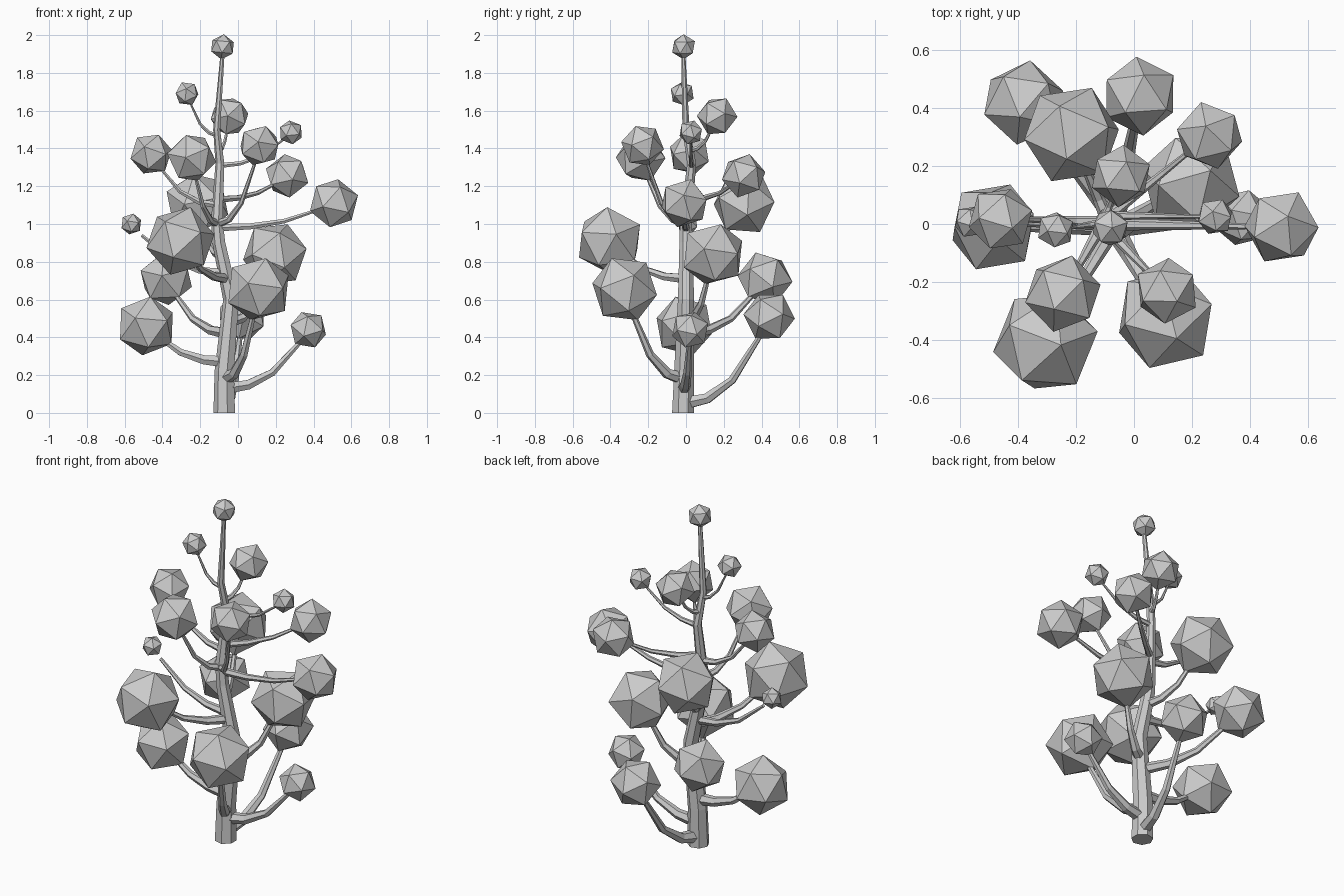
import bpy, bmesh
from math import cos, sin, tau
from mathutils import Vector

if "Cube" in bpy.data.objects:
    bpy.data.objects.remove(bpy.data.objects["Cube"])

UP = Vector((0, 0, 1))


def finish(bm, name):
    bmesh.ops.recalc_face_normals(bm, faces=bm.faces)
    me = bpy.data.meshes.new(name)
    bm.to_mesh(me)
    bm.free()
    ob = bpy.data.objects.new(name, me)
    bpy.context.collection.objects.link(ob)


def tube(name, pts, radii, sides, start=None):
    """Flat-sided tapering tube through pts."""
    bm = bmesh.new()
    rings = []
    q = prev = None
    last = len(pts) - 1
    for i, p in enumerate(pts):
        d = (pts[min(i + 1, last)] - pts[max(i - 1, 0)]).normalized()
        if i == 0 and start:
            d = start
        q = prev.rotation_difference(d) @ q if q else d.to_track_quat('Z', 'Y')
        prev = d
        rings.append([bm.verts.new(p + q @ Vector((cos(tau * k / sides), sin(tau * k / sides), 0)) * radii[i])
                      for k in range(sides)])
    for a, b in zip(rings, rings[1:]):
        for k in range(sides):
            n = (k + 1) % sides
            bm.faces.new((a[k], a[n], b[n], b[k]))
    bm.faces.new(rings[0])
    bm.faces.new(rings[-1])
    finish(bm, name)


def ball(name, centre, r, direction):
    """Twenty-sided leaf cluster turned along its branch."""
    bm = bmesh.new()
    bmesh.ops.create_icosphere(bm, subdivisions=1, radius=r)
    q = direction.to_track_quat('Z', 'Y')
    for v in bm.verts:
        v.co = q @ v.co + centre
    finish(bm, name)


def trunk_radius(z):
    return max(.06 - .027 * z, .011)


def trunk_at(z):
    """Point on the trunk's centre line at height z."""
    for a, b in zip(trunk, trunk[1:]):
        if z <= b.z:
            return a.lerp(b, (z - a.z) / (b.z - a.z))
    return trunk[-1]


# Trunk with its top leaf cluster
trunk = [Vector(p) for p in ((-.07, -.015, 0), (-.07, -.01, .22), (-.035, 0, .6), (-.1, 0, .9),
                             (-.11, 0, 1.02), (-.095, .03, 1.32), (-.112, 0, 1.5), (-.08, -.015, 1.92))]
tube("trunk", trunk, [trunk_radius(p.z) for p in trunk], 7, UP)
ball("top_leaf_cluster", Vector((-.082, -.013, 1.938)), .067, Vector((.1, 0, 1)))

# Branches: leaf centre x, y, z, leaf radius, height where the branch leaves the trunk
branches = [
    (-.27, -.02, 1.69, .066, 1.47), (-.045, .165, 1.57, .108, 1.39),
    (.28, .025, 1.485, .066, 1.31), (-.46, .018, 1.37, .115, 1.1),
    (.113, -.23, 1.415, .115, 1.0), (-.245, -.24, 1.35, .135, 1.0),
    (.26, .305, 1.255, .12, 1.13), (.508, -.01, 1.11, .134, .98),
    (-.565, .008, 1.0, .058, .74), (-.215, .308, 1.11, .175, .83),
    (-.305, -.405, .91, .187, .71), (.195, .143, .84, .177, .48),
    (.108, -.325, .655, .182, .18), (-.38, .418, .71, .148, .42),
    (-.485, -.01, .46, .163, .27), (.372, .022, .44, .103, .13),
    (.02, .44, .51, .137, .05),
]
for i, (x, y, z, r, z0) in enumerate(branches, 1):
    # Each branch goes out almost level, then sweeps up into its cluster
    a, c = trunk_at(z0), Vector((x, y, z))
    path = [a + Vector(((c.x - a.x) * out, (c.y - a.y) * out, (c.z - a.z) * rise))
            for out, rise in ((0, 0), (.28, .06), (.57, .27), (.89, .77))]
    base = .6 * trunk_radius(z0) + .02 * r
    tube(f"branch_{i}", path, [base * f for f in (1, .8, .6, .38)], 6)
    ball(f"leaf_cluster_{i}", c, r, path[-1] - path[-2])
